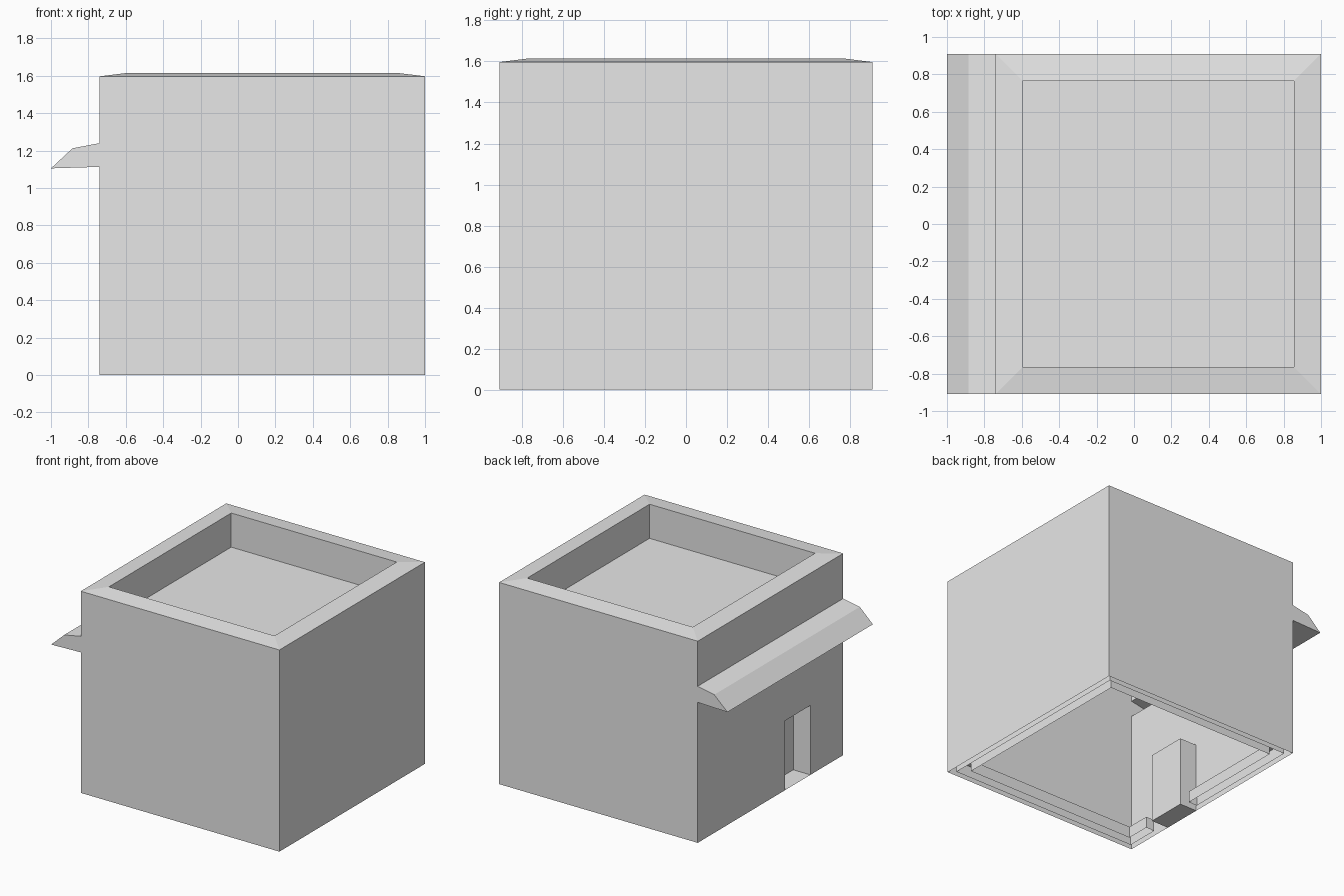
import bpy, bmesh

cube = bpy.data.objects.get("Cube")
if cube:
    bpy.data.objects.remove(cube, do_unlink=True)

# Plain plaster colour
plaster = bpy.data.materials.new("plaster_grey")
plaster.use_nodes = True
colour = (0.8, 0.8, 0.8, 1)
plaster.diffuse_color = colour
plaster.node_tree.nodes["Principled BSDF"].inputs["Base Color"].default_value = colour

LEFT, RIGHT, HALF = -0.74, 1.0, 0.91      # wall planes
EAVE, RIM, ROOF = 1.597, 1.615, 1.345     # wall top, parapet top, roof floor
AWNING_LOW, AWNING_HIGH = 1.113, 1.24
DOOR_A, DOOR_B, DOOR_TOP, DOOR_DEPTH = -0.5, -0.18, 0.55, 0.15


def make_object(name, polygons):
    """Weld a list of polygons into one flat-shaded object."""
    bm = bmesh.new()
    for poly in polygons:
        bm.faces.new([bm.verts.new(p) for p in poly])
    bmesh.ops.remove_doubles(bm, verts=bm.verts, dist=0.0005)
    bmesh.ops.recalc_face_normals(bm, faces=bm.faces)
    mesh = bpy.data.meshes.new(name)
    bm.to_mesh(mesh)
    bm.free()
    mesh.materials.append(plaster)
    obj = bpy.data.objects.new(name, mesh)
    bpy.context.collection.objects.link(obj)
    return obj


def ring(inset, z):
    """Rectangle of the wall plan, moved inward."""
    a, b, h = LEFT + inset, RIGHT - inset, HALF - inset
    return [(a, -h, z), (b, -h, z), (b, h, z), (a, h, z)]


def bridge(lower, upper, closed=True):
    """Quads between two matching point rows."""
    n = len(lower)
    return [(lower[i], lower[(i + 1) % n], upper[(i + 1) % n], upper[i])
            for i in range(n if closed else n - 1)]


# Building: end profile with the awning, extruded from front to back
profile = [(LEFT, 0), (LEFT, AWNING_LOW), (-1.0, 1.105), (-0.885, 1.212),
           (LEFT, AWNING_HIGH), (LEFT, EAVE), (RIGHT, EAVE), (RIGHT, 0)]
front = [(x, -HALF, z) for x, z in profile]
back = [(x, HALF, z) for x, z in profile]
sides = bridge(front, back, closed=False)
del sides[5]                               # the top stays open for the parapet
del sides[0]                               # the door wall is made below
shell = [front, back] + sides

# Door wall and recessed doorway
door = [(DOOR_B, 0), (DOOR_B, DOOR_TOP), (DOOR_A, DOOR_TOP), (DOOR_A, 0)]
outline = [(-HALF, 0), (-HALF, AWNING_LOW), (HALF, AWNING_LOW), (HALF, 0)]
shell.append([(LEFT, y, z) for y, z in outline + door])
door_front = [(LEFT, y, z) for y, z in door]
door_back = [(LEFT + DOOR_DEPTH, y, z) for y, z in door]
shell += bridge(door_front, door_back) + [door_back]

# Sloped parapet and sunken roof floor
rim, floor = ring(0.145, RIM), ring(0.145, ROOF)
shell += bridge(ring(0, EAVE), rim) + bridge(rim, floor) + [floor]
make_object("building_shell", shell)


# Inner footing: a channel open below, interrupted at the doorway
def footing_path(inset, z):
    a, b, c, d = ring(inset, z)
    return [(a[0], DOOR_A - 0.1, z), a, b, c, d, (a[0], DOOR_B + 0.06, z)]


outer_low, outer_top = footing_path(0.045, 0), footing_path(0.045, 0.09)
inner_low, inner_top = footing_path(0.12, 0), footing_path(0.12, 0.09)
footing = []
for low, high in ((outer_low, outer_top), (outer_top, inner_top), (inner_top, inner_low)):
    footing += bridge(low, high, closed=False)
for end in (0, -1):
    footing.append((outer_low[end], outer_top[end], inner_top[end], inner_low[end]))
make_object("inner_footing", footing)
